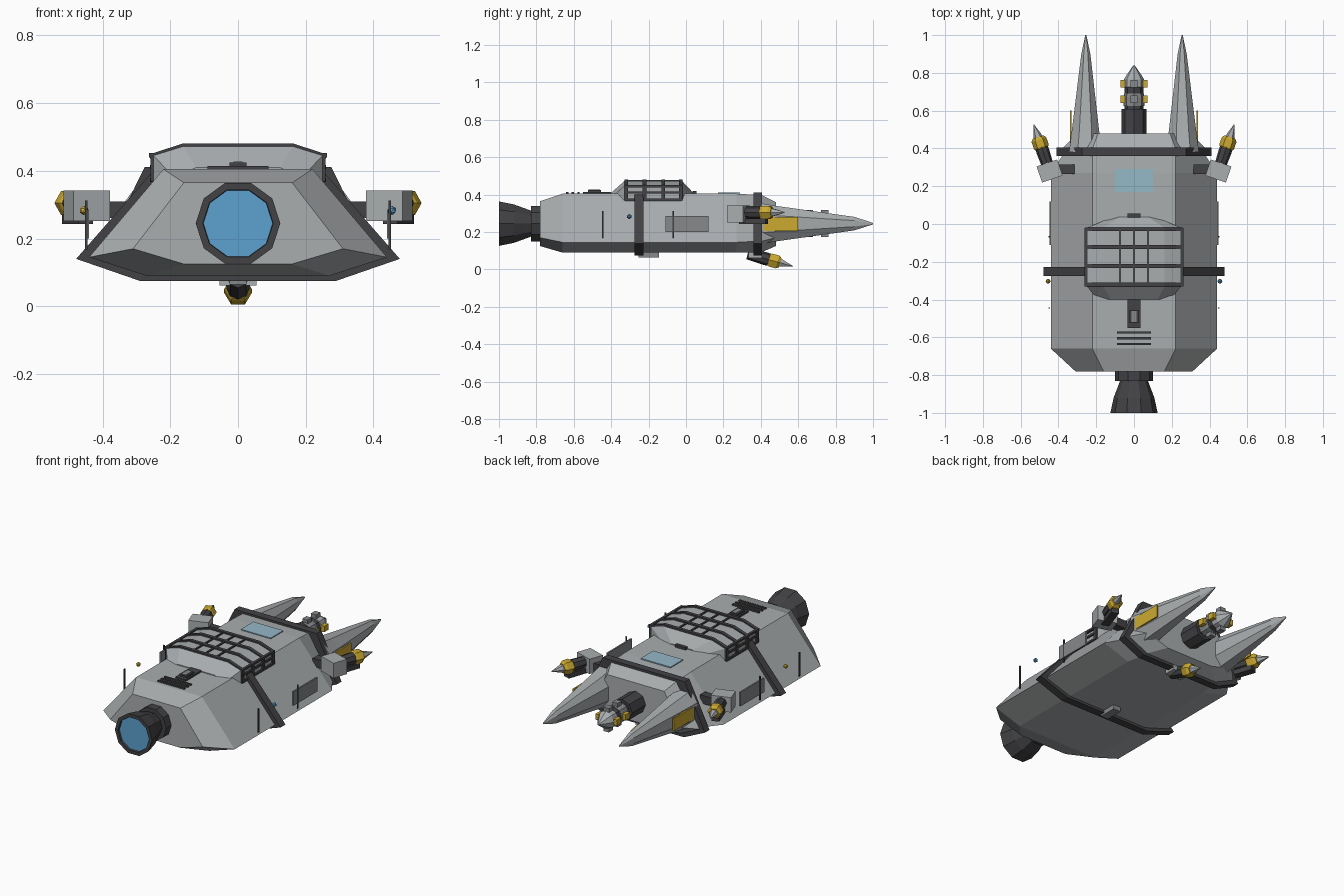
import bpy, bmesh, math
from mathutils import Vector, Matrix

cube = bpy.data.objects.get("Cube")
if cube:
    bpy.data.objects.remove(cube)


def material(name, r, g, b):
    m = bpy.data.materials.new(name)
    m.use_nodes = True
    m.diffuse_color = (r, g, b, 1)
    m.node_tree.nodes["Principled BSDF"].inputs["Base Color"].default_value = (r, g, b, 1)
    return m


HULL = material("hull grey", .40, .42, .43)
DARK = material("dark metal", .055, .055, .06)
PANEL = material("panel grey", .24, .25, .26)
GOLD = material("gold", .60, .40, .03)
BLUE = material("engine blue", .11, .36, .63)
GLASS = material("window blue", .30, .48, .58)


def finish(name, bm, mat, matrix=None):
    if matrix:
        bm.transform(matrix)
    bmesh.ops.recalc_face_normals(bm, faces=bm.faces)
    me = bpy.data.meshes.new(name)
    bm.to_mesh(me)
    bm.free()
    me.materials.append(mat)
    ob = bpy.data.objects.new(name, me)
    bpy.context.collection.objects.link(ob)
    return ob


def loft(name, sections, mat, matrix=None):
    """Skin a list of equal-length point rings and cap both ends."""
    bm = bmesh.new()
    rings = [[bm.verts.new(p) for p in s] for s in sections]
    n = len(rings[0])
    for a, b in zip(rings, rings[1:]):
        for i in range(n):
            bm.faces.new((a[i], a[(i + 1) % n], b[(i + 1) % n], b[i]))
    bm.faces.new(rings[0])
    bm.faces.new(rings[-1])
    return finish(name, bm, mat, matrix)


def box(name, center, size, mat, matrix=None):
    bm = bmesh.new()
    bmesh.ops.create_cube(bm, size=1)
    bm.transform(Matrix.Translation(center) @ Matrix.Diagonal((*size, 1)))
    return finish(name, bm, mat, matrix)


def turned(name, profile, mat, sides=8, matrix=None):
    """Faceted round part along y from (y, radius) pairs."""
    rings = [[(r * math.cos(k * math.tau / sides), y, r * math.sin(k * math.tau / sides))
              for k in range(sides)] for y, r in profile]
    return loft(name, rings, mat, matrix)


def hex_ring(y, top_w, top_z, mid_w, mid_z, low_w, low_z):
    half = [(top_w, top_z), (mid_w, mid_z), (low_w, low_z)]
    return [(x, y, z) for x, z in half] + [(-x, y, z) for x, z in reversed(half)]


# Main hull
body = (.22, .405, .44, .145, .27, .09)
end = (.16, .365, .31, .17, .16, .125)
neck = (.22, .40, .38, .15, .25, .09)
loft("hull", [hex_ring(-.78, *end), hex_ring(-.66, *body), hex_ring(.27, *body),
              hex_ring(.36, *neck), hex_ring(.40, *neck),
              hex_ring(.48, .19, .36, .30, .17, .16, .125)], HULL)

# Dark bands wrapped around the hull
mid_band = (.24, .412, .478, .14, .29, .075)
front_band = (.275, .412, .41, .14, .27, .075)
loft("mid_band", [hex_ring(y, *mid_band) for y in (-.275, -.228)], DARK)
loft("front_band", [hex_ring(y, *front_band) for y in (.36, .405)], DARK)

# Engine
axis = Matrix.Translation((0, 0, .245))
turned("engine_collar", [(-.83, .1), (-.77, .1)], DARK, 10, axis)
turned("engine_nozzle", [(-.82, .07), (-.86, .085), (-.92, .108), (-1, .125), (-1, .104),
                         (-.985, .102)], DARK, 10, axis)
turned("engine_glow", [(-.988, .103), (-.984, .103)], BLUE, 10, axis)


# Front prongs with gold side plates
def prong_ring(s, y, cx, w, h):
    pts = [(w, -.45 * h), (w, .45 * h), (.45 * w, h), (-.45 * w, h),
           (-w, .45 * h), (-w, -.45 * h), (-.45 * w, -h), (.45 * w, -h)]
    return [(s * (cx + x), y, .245 + z) for x, z in pts]


for s, side in ((1, "left"), (-1, "right")):
    loft("prong_" + side, [prong_ring(s, .38, .262, .082, .112), prong_ring(s, .48, .257, .074, .095),
                           prong_ring(s, .90, .255, .024, .036), prong_ring(s, 1, .255, .003, .004)], HULL)
    box("prong_plate_" + side, (s * .335, .505, .243), (.009, .19, .075), GOLD)

# Central front probe
turned("probe_body", [(.46, .066), (.61, .066), (.61, .05), (.77, .05)], DARK, 8, axis)
turned("probe_sleeve", [(.625, .056), (.67, .056), (.69, .053)], PANEL, 8, axis)
turned("probe_tip", [(.72, .048), (.725, .053), (.765, .053), (.785, .042), (.84, .004)], HULL, 8, axis)
for y in (.66, .743):
    for k in range(4):
        turn = axis @ Matrix.Rotation(k * math.pi / 2, 4, 'Y')
        box("probe_clamp", (.06, y, 0), (.024, .04, .035), GOLD if k % 2 == 0 else PANEL, turn)


# Guns, built along y and then posed
def gun(name, pose):
    turned(name + "_barrel", [(0, .03), (.1, .035), (.16, .03)], DARK, 8, pose)
    turned(name + "_collar", [(.115, .034), (.125, .041), (.165, .041), (.18, .03)], GOLD, 6, pose)
    turned(name + "_tip", [(.165, .026), (.19, .022), (.25, .002)], HULL, 6, pose)


for s, side in ((1, "left"), (-1, "right")):
    pose = Matrix.Translation((s * .45, .29, .305)) @ Matrix.Rotation(-s * .33, 4, 'Z')
    gun("gun_" + side, pose)
    box("gun_mount_" + side, (0, -.01, -.008), (.115, .09, .09), HULL, pose)
    box("gun_rail_" + side, (0, .075, -.047), (.045, .15, .03), DARK, pose)
    box("gun_arm_" + side, (s * .375, .29, .285), (.12, .05, .05), DARK)
pose = Matrix.Translation((0, .33, .084)) @ Matrix.Rotation(-.27, 4, 'X')
gun("gun_belly", pose)
box("belly_mount", (0, .37, .08), (.11, .07, .036), HULL)
box("belly_fixture", (0, -.2, .077), (.05, .11, .026), PANEL)


# Armoured cargo shell on the roof
def shell_ring(y, grow=0.0, w=.25, z=.472, base=.368):
    half = [(w + grow, base), (w + grow, z - .027 + grow * .5), (w * .65, z + grow)]
    return [(x, y, h) for x, h in half] + [(-x, y, h) for x, h in reversed(half)]


loft("cargo_shell", [shell_ring(-.40, 0, .19, .41), shell_ring(-.33), shell_ring(-.02),
                     shell_ring(.038, 0, .11, .41)], HULL)
for y in (-.32, -.222, -.122, -.028):
    loft("cargo_rib", [shell_ring(y - .01, .009), shell_ring(y + .01, .009)], DARK)
for s in (1, -1):
    for x in (0, .075):
        box("roof_rail", (s * x, -.175, .474), (.01, .3, .01), DARK)
    for z in (.373, .412, .443):
        box("side_rail", (s * .253, -.175, z), (.013, .3, .012), DARK)
    box("edge_rail", (s * .255, -.175, .446), (.015, .31, .012), DARK)
box("shell_latch", (0, .045, .41), (.07, .02, .02), DARK)

# Roof details: window, hatch and vents
box("roof_window", (0, .23, .406), (.2, .12, .009), GLASS)
box("roof_hatch", (0, -.475, .408), (.07, .15, .014), DARK)
box("hatch_block", (0, -.49, .415), (.05, .07, .02), DARK)
box("hatch_insert", (0, -.49, .423), (.026, .06, .008), PANEL)
for k in range(3):
    box("roof_vent", (0, -.575 - .03 * k, .408), (.18, .012, .012), DARK)

# Side panels, aerials and lamps
for s, side in ((1, "left"), (-1, "right")):
    box("side_panel_" + side, (s * .444, .005, .243), (.009, .23, .085), PANEL)
    for y in (-.445, -.068):
        box("aerial_" + side, (s * .448, y, .24), (.007, .007, .145), DARK)
    bm = bmesh.new()
    bmesh.ops.create_icosphere(bm, subdivisions=1, radius=.014)
    finish("lamp_" + side, bm, BLUE if s > 0 else GOLD, Matrix.Translation((s * .455, -.303, .283)))
